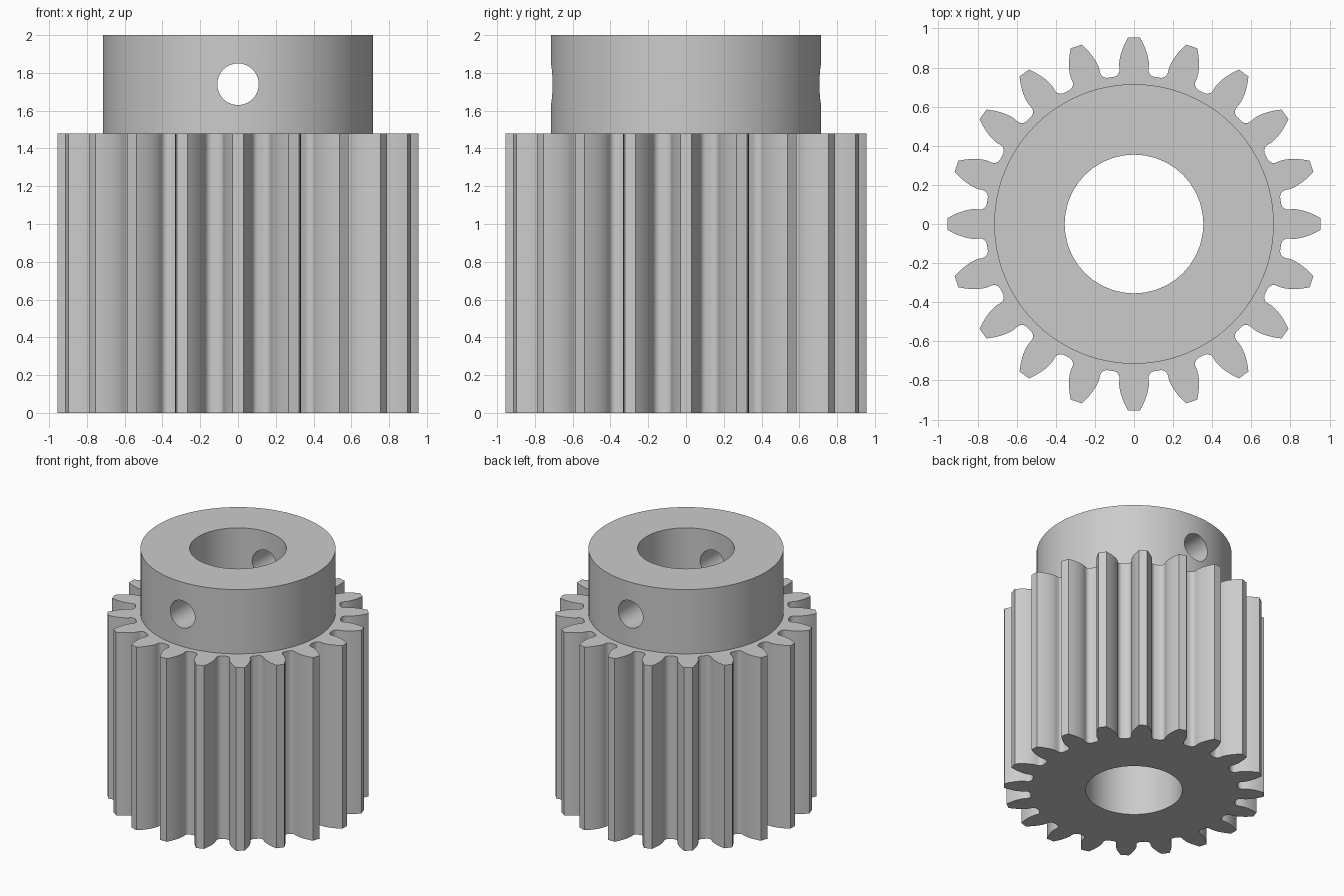
import bpy
import bmesh
from math import acos, cos, pi, sin, tan, radians

cube = bpy.data.objects.get("Cube")
if cube:
    bpy.data.objects.remove(cube, do_unlink=True)

TEETH = 20
TIP = 0.955
MODULE = 2 * TIP / (TEETH + 2)
PITCH = MODULE * TEETH / 2
ROOT = PITCH - 1.25 * MODULE
PRESSURE = radians(20)
BASE = PITCH * cos(PRESSURE)
FILLET = 0.034
GEAR_TOP, TOP = 1.48, 2.0
HUB_R, BORE_R, HOLE_R = 0.715, 0.355, 0.11

steel = bpy.data.materials.new("grey steel")
steel.use_nodes = True
GREY = (0.6, 0.6, 0.6, 1)
steel.diffuse_color = GREY
steel.node_tree.nodes["Principled BSDF"].inputs["Base Color"].default_value = GREY


def prism(name, points, z0, z1):
    """Closed outline extruded from z0 to z1."""
    bm = bmesh.new()
    face = bm.faces.new([bm.verts.new((x, y, z0)) for x, y in points])
    ext = bmesh.ops.extrude_face_region(bm, geom=[face])
    moved = [v for v in ext["geom"] if isinstance(v, bmesh.types.BMVert)]
    bmesh.ops.translate(bm, verts=moved, vec=(0, 0, z1 - z0))
    bmesh.ops.recalc_face_normals(bm, faces=bm.faces)
    mesh = bpy.data.meshes.new(name)
    bm.to_mesh(mesh)
    bm.free()
    mesh.materials.append(steel)
    obj = bpy.data.objects.new(name, mesh)
    bpy.context.collection.objects.link(obj)
    return obj


def circle(r, n):
    return [(r * cos(2 * pi * i / n), r * sin(2 * pi * i / n)) for i in range(n)]


def select_only(obj):
    bpy.ops.object.select_all(action="DESELECT")
    obj.select_set(True)
    bpy.context.view_layer.objects.active = obj


def cut(obj, cutter):
    mod = obj.modifiers.new("cut", "BOOLEAN")
    mod.operation = "DIFFERENCE"
    mod.solver = "EXACT"
    mod.object = cutter
    select_only(obj)
    bpy.ops.object.modifier_apply(modifier=mod.name)


def half_tooth():
    """(radius, half angle) pairs from tip to root: involute flank, then fillet."""
    base_angle = pi / (2 * TEETH) + tan(PRESSURE) - PRESSURE
    flank = []
    for i in range(9):
        r = TIP + (BASE - TIP) * i / 8
        a = acos(min(1, BASE / r))
        flank.append((r, base_angle - (tan(a) - a)))
    for i in range(7):
        u = pi / 2 * i / 6
        flank.append((ROOT + FILLET * (1 - sin(u)),
                      base_angle + FILLET * (1 - cos(u)) / ROOT))
    return flank


# Toothed body
half = half_tooth()
tooth = [(r, -a) for r, a in reversed(half)] + half
outline = []
for k in range(TEETH):
    mid = 2 * pi * k / TEETH
    outline += [(r * cos(mid + a), r * sin(mid + a)) for r, a in tooth]
gear = prism("toothed_body", outline, 0, GEAR_TOP)

# Hub collar
hub = prism("hub_collar", circle(HUB_R, 96), GEAR_TOP, TOP)

# Shaft bore and set screw hole
bore = prism("bore_cutter", circle(BORE_R, 40), -0.2, TOP + 0.2)
screw = prism("screw_hole_cutter", circle(HOLE_R, 40), -1, 1)
screw.rotation_euler.x = pi / 2
screw.location.z = (GEAR_TOP + TOP) / 2
bpy.context.view_layer.update()
cut(gear, bore)
cut(hub, bore)
cut(hub, screw)
for helper in (bore, screw):
    bpy.data.objects.remove(helper, do_unlink=True)

for part in (gear, hub):
    select_only(part)
    bpy.ops.object.shade_smooth_by_angle(angle=radians(30))
